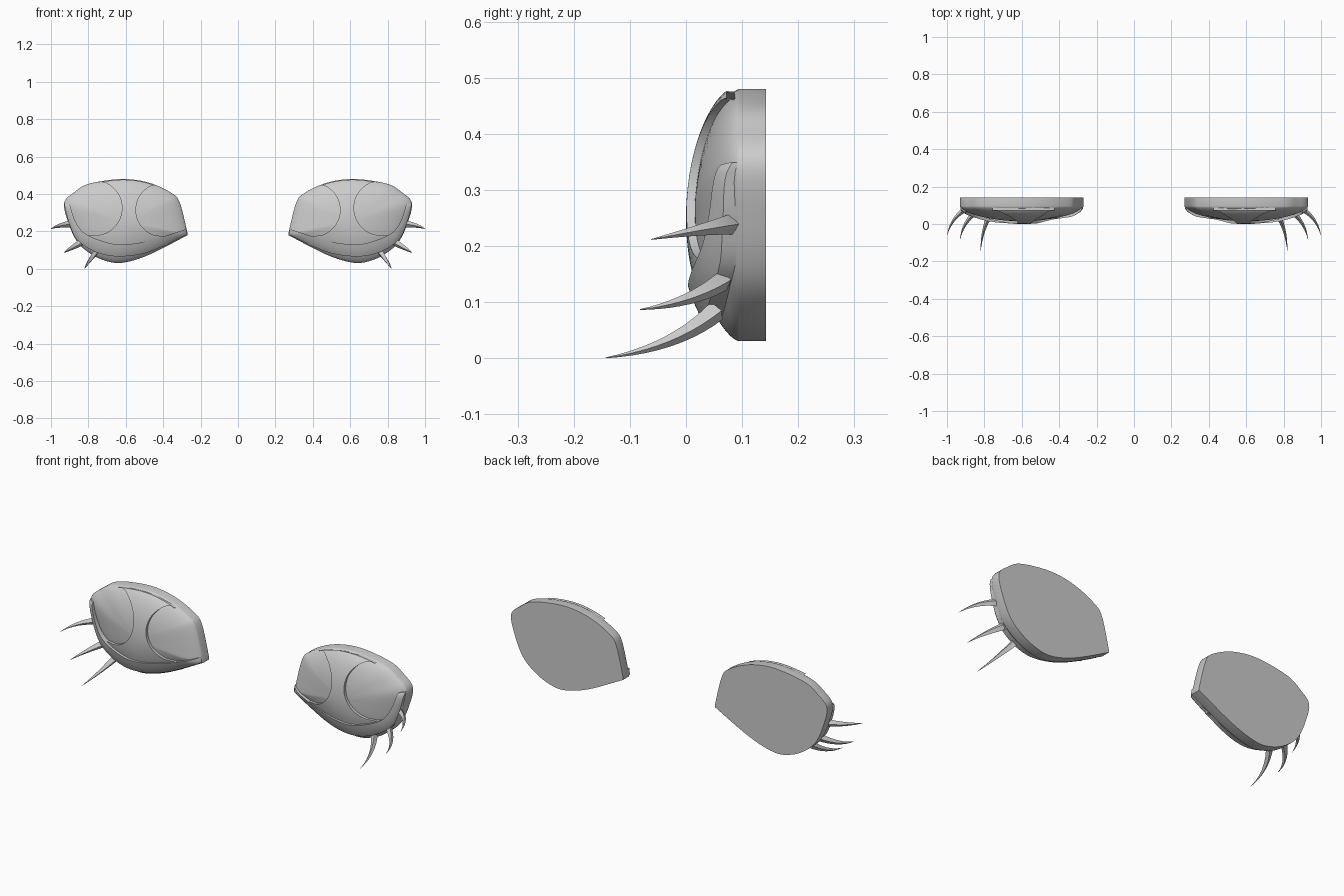
import bpy, bmesh, math
from mathutils import Vector

if "Cube" in bpy.data.objects:
    bpy.data.objects.remove(bpy.data.objects["Cube"])

CX, CZ = -0.60, 0.25          # centre of the left eye in the front view
RIM, BACK = 0.095, 0.143      # depth of the dome rim and of the flat back


def spline(pts, n, closed=False):
    """Catmull-Rom sampling of 2D or 3D points."""
    p = [Vector(q) for q in pts]
    m = len(p)
    get = (lambda i: p[i % m]) if closed else (lambda i: p[max(0, min(m - 1, i))])
    out = []
    for i in range(m if closed else m - 1):
        a, b, c, d = get(i - 1), get(i), get(i + 1), get(i + 2)
        for k in range(n):
            t = k / n
            out.append(0.5 * (2 * b + (c - a) * t + (2 * a - 5 * b + 4 * c - d) * t * t
                              + (3 * b - a - 3 * c + d) * t ** 3))
    if not closed:
        out.append(p[-1])
    return out


# Eye outline (front view), sharp at the inner corner
OUTLINE = spline([(-.27, .19), (-.31, .35), (-.355, .405), (-.475, .46), (-.62, .48),
                  (-.795, .455), (-.875, .41), (-.93, .35), (-.905, .24), (-.86, .145),
                  (-.795, .085), (-.715, .045), (-.62, .032), (-.475, .075), (-.27, .18)], 6)


def reach(x, z):
    """Fraction of the way from the eye centre to the outline."""
    dx, dz = x - CX, z - CZ
    for i, a in enumerate(OUTLINE):
        b = OUTLINE[(i + 1) % len(OUTLINE)]
        ax, az, ex, ez = a.x - CX, a.y - CZ, b.x - a.x, b.y - a.y
        det = ex * dz - ez * dx
        if abs(det) < 1e-12:
            continue
        s = (az * dx - ax * dz) / det
        k = (ex * az - ez * ax) / det
        if -1e-6 <= s <= 1 + 1e-6 and k > 0:
            return 1 / k
    return 0.0


def depth(t):
    return 0.015 + (RIM - 0.015) * (1 - max(0, 1 - t * t) ** 0.65)


def on_dome(x, z, off, limit=0.985):
    t = reach(x, z)
    if t > limit:
        x, z, t = CX + (x - CX) * limit / t, CZ + (z - CZ) * limit / t, limit
    return Vector((x, depth(t) + off, z))


def loft(name, rings, closed=True, caps=True):
    """Skin a list of rings, then mirror to the other eye."""
    bm = bmesh.new()
    rows = [[bm.verts.new(p) for p in r] for r in rings]
    n = len(rows[0])
    for r0, r1 in zip(rows, rows[1:]):
        for i in range(n if closed else n - 1):
            j = (i + 1) % n
            bm.faces.new((r0[i], r0[j], r1[j], r1[i]))
    if caps:
        bm.faces.new(rows[0])
        bm.faces.new(rows[-1])
    bmesh.ops.remove_doubles(bm, verts=bm.verts, dist=1e-5)
    bmesh.ops.recalc_face_normals(bm, faces=bm.faces)
    me = bpy.data.meshes.new(name)
    bm.to_mesh(me)
    bm.free()
    ob = bpy.data.objects.new(name, me)
    bpy.context.collection.objects.link(ob)
    bpy.ops.object.select_all(action='DESELECT')
    ob.select_set(True)
    bpy.context.view_layer.objects.active = ob
    bpy.ops.object.shade_smooth_by_angle(angle=math.radians(35))
    mod = ob.modifiers.new("other_eye", 'MIRROR')
    mod.use_mirror_merge = False
    return ob


# Eyeball: domed front, straight rim, flat back
def ring(t, y):
    return [(CX + (p.x - CX) * t, y, CZ + (p.y - CZ) * t) for p in OUTLINE]

ts = [math.sin(math.pi / 2 * k / 16) for k in range(1, 17)]
loft("eyeball", [ring(1, BACK)] + [ring(t, depth(t)) for t in reversed(ts)])

# Raised hourglass band between two round recesses
LC, RC = (-.767, .325, .147), (-.404, .315, .142)


def edge(c, z, sign, low):
    d = c[2] ** 2 - (z - c[1]) ** 2
    if d > 0:
        return c[0] + sign * math.sqrt(d)
    return c[0] if z > c[1] else low

zs = [.12, .15, .172] + [.178 + .302 * (1 - math.cos(math.pi * k / 24)) / 2 for k in range(25)]
rings = []
for z in zs:
    a, b = edge(LC, z, 1, -.80), edge(RC, z, -1, -.36)
    xs = [a + (b - a) * k / 16 for k in range(17)]
    rings.append([on_dome(x, z, -.015) for x in xs]
                 + [on_dome(x, z, .006) for x in reversed(xs)])
loft("raised_band", rings)

# Lower eyelid: thick strip between an upper and a lower curve
upper = spline([(-.90, .345), (-.87, .255), (-.82, .19), (-.715, .145),
                (-.62, .13), (-.475, .15), (-.27, .215)], 8)
lower = spline([(-.93, .35), (-.905, .25), (-.86, .155), (-.76, .09),
                (-.64, .066), (-.475, .09), (-.27, .185)], 8)
rings = []
for i, (u, l) in enumerate(zip(upper, lower)):
    f = i / (len(upper) - 1)
    h = .008 + .022 * math.sin(math.pi * f) ** 0.6
    sec = [u.lerp(l, k / 5) for k in range(6)]
    rings.append([on_dome(p.x, p.y, -h, .995) for p in sec]
                 + [on_dome(p.x, p.y, .015, .995) for p in reversed(sec)])
loft("lower_eyelid", rings)

# Eyelashes: curved tapering spikes (base, bend, tip)
LASHES = [((-.89, .085, .240), (-.975, .04, .232), (-1.0, -.062, .212)),
          ((-.84, .068, .140), (-.915, .01, .098), (-.93, -.082, .087)),
          ((-.765, .055, .085), (-.812, -.02, .018), (-.82, -.143, .001))]
for n, (a, b, c) in enumerate(LASHES, 1):
    a, b, c = Vector(a), Vector(b), Vector(c)
    rings = []
    for k in range(11):
        t = k / 10
        p = a * (1 - t) ** 2 + b * 2 * t * (1 - t) + c * t * t
        d = ((b - a) * (1 - t) + (c - b) * t).normalized()
        s = d.cross(Vector((0, 0, 1))).normalized()
        v = s.cross(d)
        r = .019 * (1 - t) + .0007
        rings.append([p + s * r * .8, p + v * r, p - s * r * .8, p - v * r])
    loft("eyelash_%d" % n, rings)
